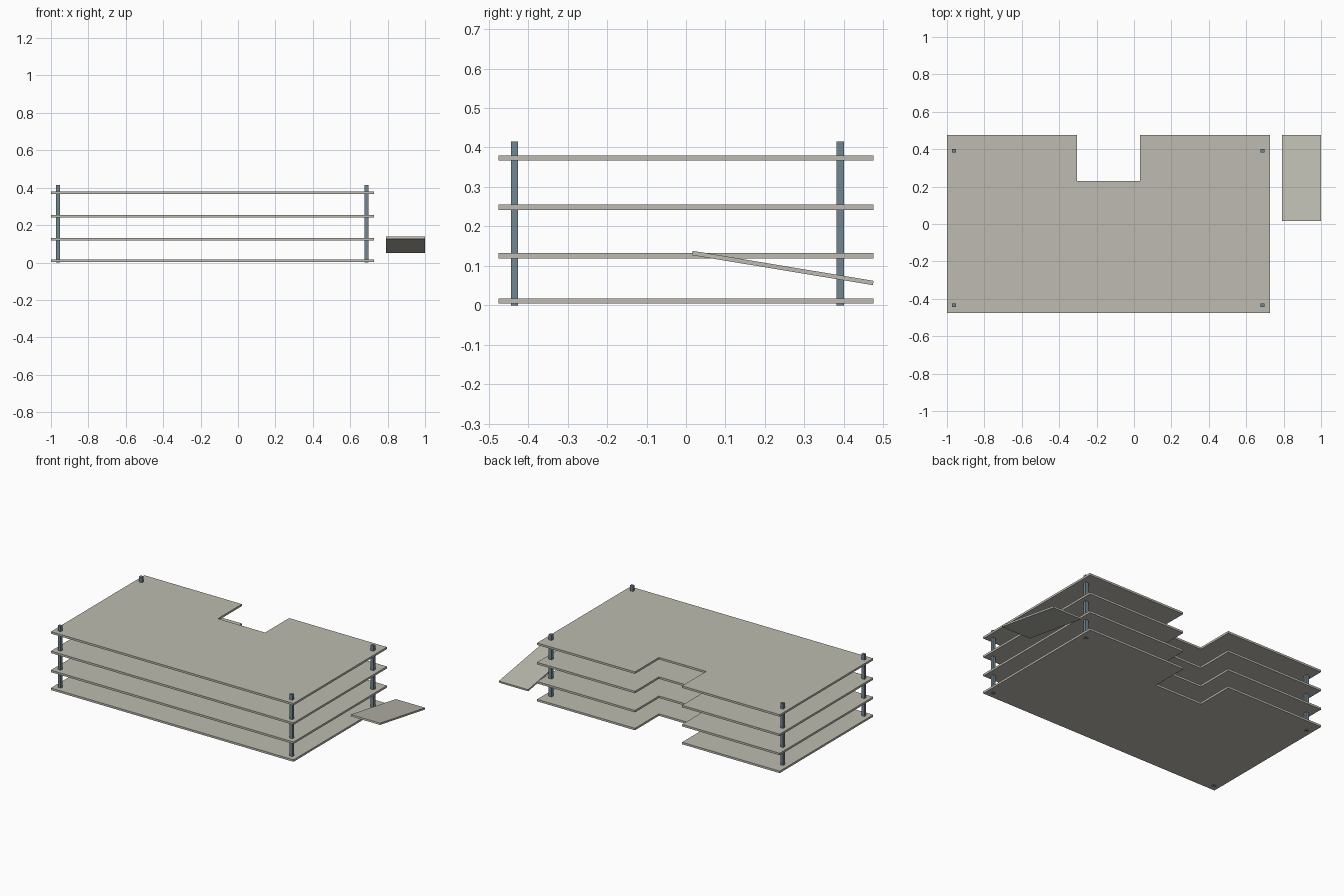
import bpy
import bmesh
from mathutils import Vector

cube = bpy.data.objects.get("Cube")
if cube:
    bpy.data.objects.remove(cube, do_unlink=True)


def material(name, color):
    mat = bpy.data.materials.new(name)
    mat.use_nodes = True
    mat.diffuse_color = color
    mat.node_tree.nodes["Principled BSDF"].inputs["Base Color"].default_value = color
    return mat


def prism(name, profile, direction, mat):
    """Extrude a closed profile along a direction into a solid."""
    bm = bmesh.new()
    face = bm.faces.new([bm.verts.new(p) for p in profile])
    result = bmesh.ops.extrude_face_region(bm, geom=[face], use_keep_orig=True)
    moved = [g for g in result["geom"] if isinstance(g, bmesh.types.BMVert)]
    bmesh.ops.translate(bm, verts=moved, vec=Vector(direction))
    bmesh.ops.recalc_face_normals(bm, faces=bm.faces)
    mesh = bpy.data.meshes.new(name)
    bm.to_mesh(mesh)
    bm.free()
    mesh.materials.append(mat)
    obj = bpy.data.objects.new(name, mesh)
    bpy.context.collection.objects.link(obj)
    return obj


concrete = material("concrete", (0.51, 0.50, 0.44, 1))
steel = material("blue grey steel", (0.17, 0.24, 0.28, 1))

# Floor slabs, each with a rectangular notch in the back edge
left, right, depth = -1.0, 0.728, 0.475
notch_left, notch_right, notch_y = -0.305, 0.031, 0.231
outline = [(left, -depth), (right, -depth), (right, depth), (notch_right, depth),
           (notch_right, notch_y), (notch_left, notch_y), (notch_left, depth), (left, depth)]
for level, z in enumerate((0.004, 0.119, 0.242, 0.367)):
    prism(f"floor_slab_{level}", [(x, y, z) for x, y in outline], (0, 0, 0.013), concrete)

# Corner columns through all floors
half_x, half_y = 0.0105, 0.009
for side, x in (("right", -0.962), ("left", 0.687)):
    for end, y in (("front", -0.435), ("back", 0.391)):
        section = [(x + sx * half_x, y + sy * half_y, 0)
                   for sx, sy in ((-1, -1), (1, -1), (1, 1), (-1, 1))]
        prism(f"column_{end}_{side}", section, (0, 0, 0.415), steel)

# Detached ramp sloping down to the back
ramp_side = [(0.015, 0.127), (0.474, 0.051), (0.475, 0.062), (0.017, 0.138)]
prism("ramp", [(0.792, y, z) for y, z in ramp_side], (0.208, 0, 0), concrete)
